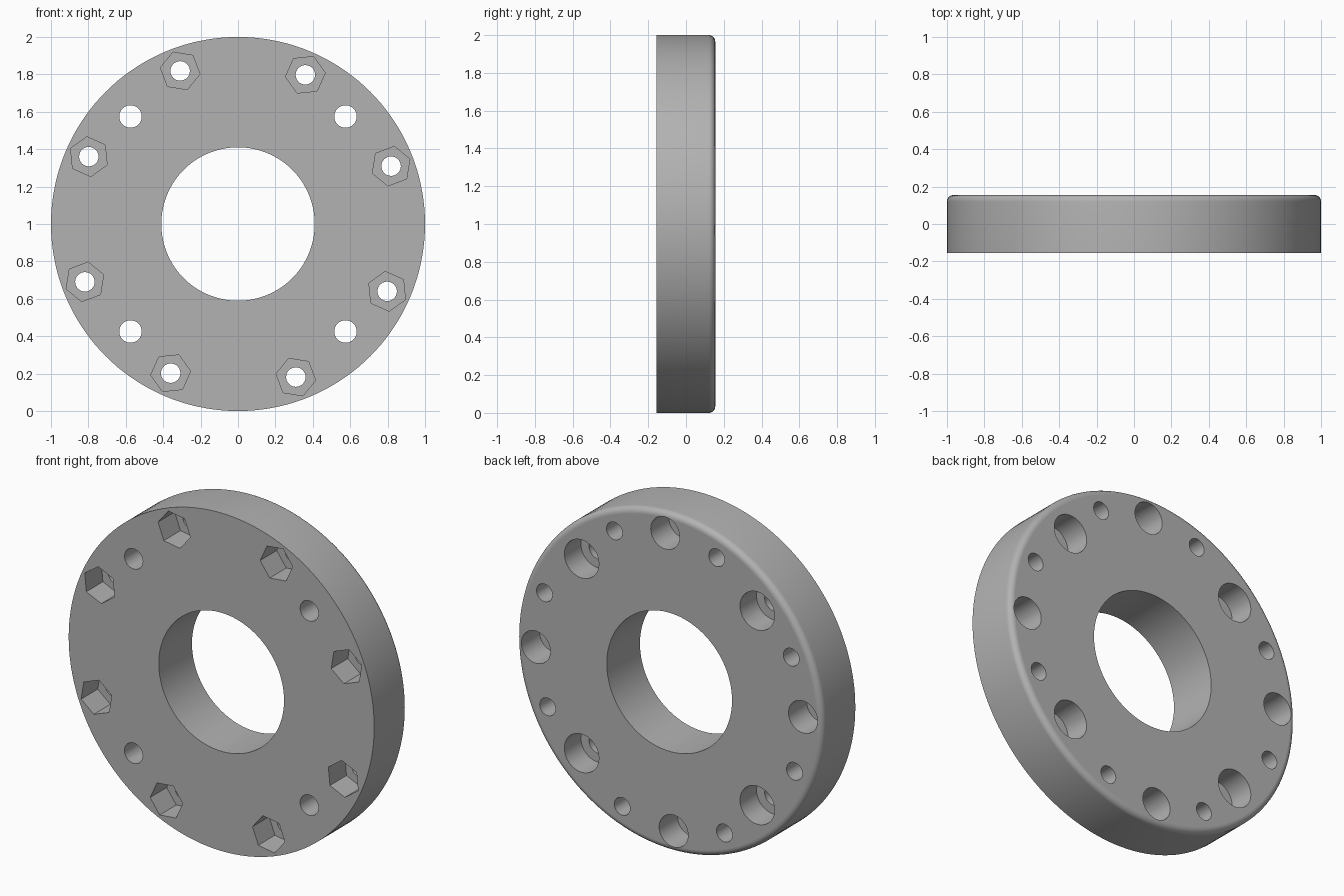
import bpy, bmesh
from math import pi, sin, cos, radians
from mathutils import Matrix, Vector

cube = bpy.data.objects.get("Cube")
if cube:
    bpy.data.objects.remove(cube, do_unlink=True)

HALF = 0.155      # half thickness
FILLET = 0.035    # rounded rear rim
BORE = 0.41       # central hole radius
PITCH = 0.875     # bolt circle radius
TWIST = radians(-1.8)

grey = bpy.data.materials.new("plain_grey")
grey.use_nodes = True
colour = (0.45, 0.45, 0.45, 1)
grey.diffuse_color = colour
grey.node_tree.nodes["Principled BSDF"].inputs["Base Color"].default_value = colour


def to_object(bm, name):
    bmesh.ops.recalc_face_normals(bm, faces=bm.faces)
    mesh = bpy.data.meshes.new(name)
    bm.to_mesh(mesh)
    bm.free()
    mesh.materials.append(grey)
    obj = bpy.data.objects.new(name, mesh)
    bpy.context.collection.objects.link(obj)
    return obj


def add_prism(bm, angle, dist, radius, y0, y1, sides=40, turn=0.0):
    """Prism along y at a polar position on the face; turn aims its first corner."""
    place = Matrix.Translation((dist * cos(angle), (y0 + y1) / 2, 1 + dist * sin(angle)))
    spin = Matrix.Rotation(-turn, 4, 'Y') @ Matrix.Rotation(pi / 2, 4, 'X')
    bmesh.ops.create_cone(bm, cap_ends=True, segments=sides, radius1=radius,
                          radius2=radius, depth=y1 - y0, matrix=place @ spin)


# Ring body: lathed section with a rounded rear rim
section = [(BORE, HALF), (BORE, -HALF), (1, -HALF)]
for i in range(9):
    a = i * pi / 16
    section.append((1 - FILLET + FILLET * cos(a), HALF - FILLET + FILLET * sin(a)))
bm = bmesh.new()
verts = [bm.verts.new((r, y, 1)) for r, y in section]
edges = [bm.edges.new((v, verts[(i + 1) % len(verts)])) for i, v in enumerate(verts)]
bmesh.ops.spin(bm, geom=verts + edges, cent=(0, 0, 1), axis=(0, 1, 0),
               angle=2 * pi, steps=144, use_duplicate=False)
bmesh.ops.remove_doubles(bm, verts=bm.verts, dist=1e-4)
# Merge the flat rings into clean planar faces where possible
ring = to_object(bm, "flange_ring")

# Cutters: through holes first, then the wider pockets
OUT = HALF + 0.1
holes, pockets = bmesh.new(), bmesh.new()
for k in range(4):
    # counterbored diagonal holes, opening wide at the rear
    diagonal = pi / 4 + k * pi / 2
    add_prism(holes, diagonal, 0.813, 0.06, -OUT, OUT)
    add_prism(pockets, diagonal, 0.813, 0.113, 0, OUT)
    # blind rear sockets
    add_prism(pockets, TWIST + k * pi / 2, PITCH, 0.095, HALF - 0.17, OUT)
for k in range(8):
    # bolt holes with hexagonal nut pockets in the front
    a = TWIST + pi / 8 + k * pi / 4
    add_prism(holes, a, PITCH, 0.052, -OUT, OUT, 32)
    add_prism(pockets, a, PITCH, 0.107, -OUT, 0, 6, a + pi / 6)

bpy.context.view_layer.objects.active = ring
ring.select_set(True)
for bm, name in ((holes, "hole_cutter"), (pockets, "pocket_cutter")):
    cutter = to_object(bm, name)
    cutter.hide_render = True
    mod = ring.modifiers.new(name, 'BOOLEAN')
    mod.operation = 'DIFFERENCE'
    mod.solver = 'EXACT'
    mod.object = cutter
    bpy.ops.object.modifier_apply(modifier=mod.name)
    bpy.data.objects.remove(cutter, do_unlink=True)

# Smooth the round walls, keep the flat faces flat
bpy.ops.object.shade_smooth_by_angle(angle=radians(30))
for p in ring.data.polygons:
    if abs(p.normal.y) > 0.999:
        p.use_smooth = False
